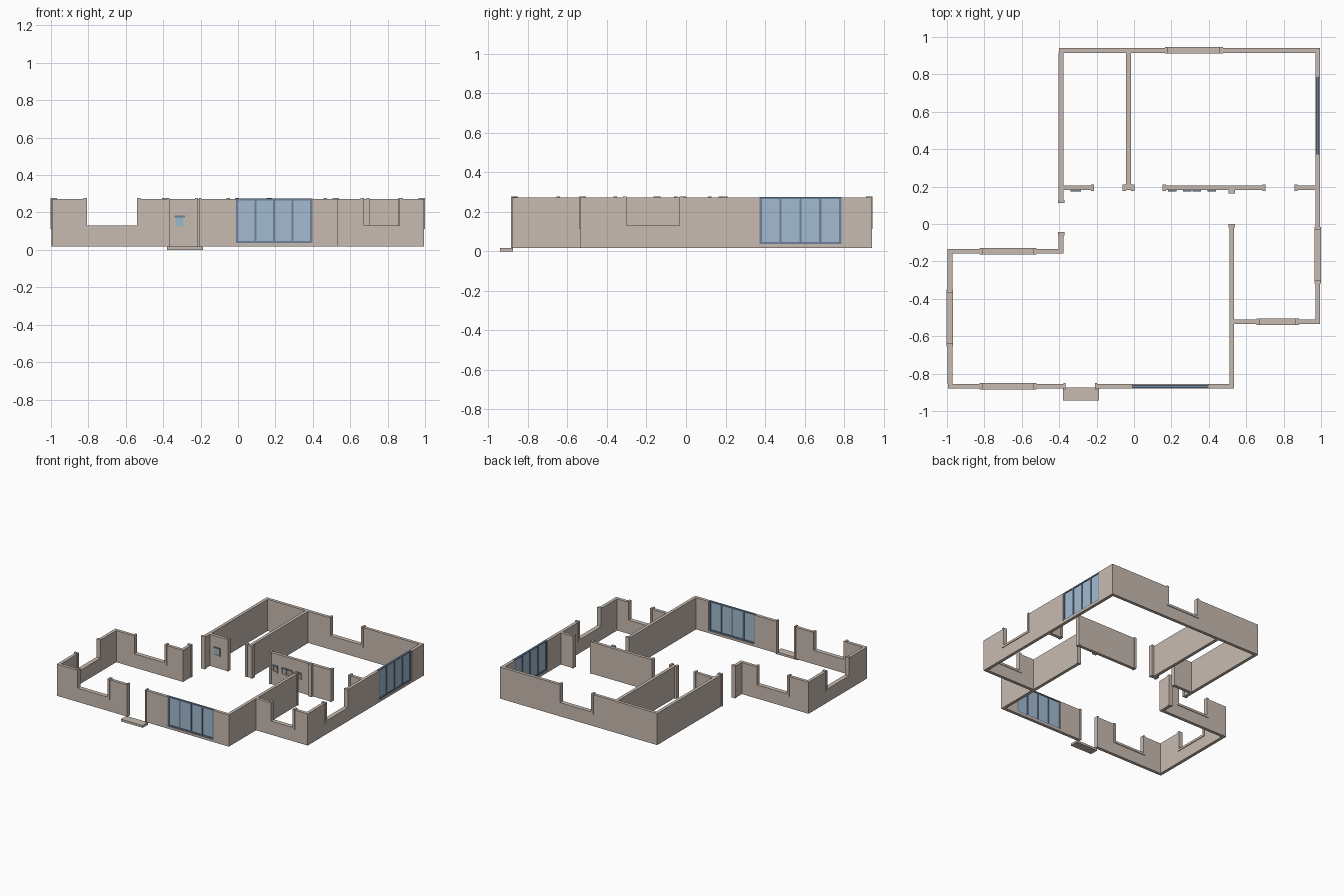
import bpy, bmesh

if "Cube" in bpy.data.objects:
    bpy.data.objects.remove(bpy.data.objects["Cube"])

Z0, Z1, ZT = 0.018, 0.272, 0.278      # wall foot, wall top, trim top
T, TT = 0.025, 0.035                  # wall and trim thickness
SILL, SLIDE = 0.113, 0.037            # bottoms of window and sliding door
FW = 0.018                            # trim width


def material(name, rgb):
    m = bpy.data.materials.new(name)
    m.diffuse_color = (*rgb, 1)
    m.use_nodes = True
    m.node_tree.nodes["Principled BSDF"].inputs["Base Color"].default_value = m.diffuse_color
    return m


WALL = material("wall_tan", (0.58, 0.50, 0.44))
FRAME = material("slate_blue", (0.16, 0.22, 0.33))
GLASS = material("glass_blue", (0.36, 0.50, 0.63))
SKY = material("picture_blue", (0.30, 0.50, 0.60))
BROWN = material("picture_brown", (0.42, 0.31, 0.24))


def prism(name, axis, c, thick, profile, mat=WALL):
    """Extrude an (along, z) profile across a wall line running along axis."""
    bm = bmesh.new()
    place = (lambda a, d, z: (a, d, z)) if axis == 'x' else (lambda a, d, z: (d, a, z))
    face = bm.faces.new([bm.verts.new(place(a, c - thick / 2, z)) for a, z in profile])
    ext = bmesh.ops.extrude_face_region(bm, geom=[face])
    move = (0, thick, 0) if axis == 'x' else (thick, 0, 0)
    bmesh.ops.translate(bm, vec=move, verts=[v for v in ext['geom'] if isinstance(v, bmesh.types.BMVert)])
    bmesh.ops.recalc_face_normals(bm, faces=bm.faces)
    me = bpy.data.meshes.new(name)
    bm.to_mesh(me)
    bm.free()
    me.materials.append(mat)
    ob = bpy.data.objects.new(name, me)
    bpy.context.collection.objects.link(ob)
    return ob


def rect(a, b, z0, z1):
    return [(a, z0), (b, z0), (b, z1), (a, z1)]


def wall(name, axis, c, a, b, windows=(), sliders=()):
    # wall slab with notches cut down from the top
    notches = sorted([(*w, SILL) for w in windows] + [(*s, SLIDE) for s in sliders], reverse=True)
    pts = [(a, Z0), (b, Z0), (b, Z1)]
    for p, q, z in notches:
        pts += [(q, Z1), (q, z), (p, z), (p, Z1)]
    prism(name, axis, c, T, pts + [(a, Z1)])
    # U-shaped window trim
    for p, q in windows:
        i, j, s = p + FW, q - FW, SILL + FW
        prism(name + "_window_trim", axis, c, TT,
              [(p, SILL), (q, SILL), (q, ZT), (j, ZT), (j, s), (i, s), (i, ZT), (p, ZT)])
    # sliding door: rails, mullions and four panes
    for p, q in sliders:
        top = ZT - 0.003
        for z in (SLIDE, top - 0.01):
            prism(name + "_slider_rail", axis, c, 0.016, rect(p, q, z, z + 0.01), FRAME)
        step = (q - p - 0.012) / 4
        for k in range(5):
            m = p + k * step
            prism(name + "_slider_mullion", axis, c, 0.014, rect(m, m + 0.012, SLIDE + 0.01, top - 0.01), FRAME)
            if k < 4:
                prism(name + "_slider_pane", axis, c, 0.005,
                      rect(m + 0.012, m + step, SLIDE + 0.01, top - 0.01), GLASS)


def jamb(name, axis, c, a, b):
    prism(name, axis, c, TT, rect(a, b, Z0, ZT))


# outer walls
wall("back_wall", 'x', 0.928, -0.402, 0.995, windows=[(0.165, 0.475)])
wall("right_wall", 'y', 0.982, -0.511, 0.916, windows=[(-0.318, -0.015)], sliders=[(0.372, 0.787)])
wall("right_front_wall", 'x', -0.523, 0.535, 0.995, windows=[(0.655, 0.882)])
wall("front_wall_left", 'x', -0.868, -0.995, -0.37, windows=[(-0.825, -0.522)])
wall("front_wall_right", 'x', -0.868, -0.20, 0.535, sliders=[(-0.012, 0.397)])
wall("left_wall", 'y', -0.984, -0.856, -0.158, windows=[(-0.655, -0.35)])
wall("left_back_wall", 'x', -0.146, -0.996, -0.378, windows=[(-0.825, -0.522)])
wall("left_stub_wall", 'y', -0.390, -0.134, -0.06)
wall("left_upper_wall", 'y', -0.390, 0.125, 0.916)

# inner walls
wall("bedroom_divider", 'y', -0.029, 0.205, 0.916)
wall("dining_wall", 'y', 0.523, -0.856, -0.015)
for i, (a, b) in enumerate([(-0.378, -0.23), (-0.05, -0.008), (0.165, 0.69), (0.87, 0.97)]):
    wall("hall_wall_%d" % (i + 1), 'x', 0.193, a, b)

# door jambs at the wall ends
for x in (-0.222, -0.052, -0.006, 0.162, 0.695, 0.866):
    jamb("hall_jamb", 'x', 0.193, x - 0.009, x + 0.009)
for x, y in [(-0.390, 0.120), (-0.390, -0.053), (0.523, -0.010), (0.523, 0.173)]:
    jamb("passage_jamb", 'y', x, y - 0.009, y + 0.009)
for a in (-0.377, -0.209):
    jamb("entry_jamb", 'x', -0.868, a, a + 0.012)

# entry step
prism("entry_step", 'x', -0.909, 0.068, rect(-0.38, -0.187, 0, 0.018))


# framed pictures on the hall walls
def picture(cx, cz, w, h, mat):
    l, r, b, t, f = cx - w / 2, cx + w / 2, cz - h / 2, cz + h / 2, 0.009
    y = 0.1775
    prism("picture_frame_top", 'x', y, 0.008, rect(l, r, t - f, t), FRAME)
    prism("picture_frame_bottom", 'x', y, 0.008, rect(l, r, b, b + f))
    for a in (l, r - f):
        prism("picture_frame_side", 'x', y, 0.008, rect(a, a + f, b + f, t - f))
    prism("picture_canvas", 'x', y + 0.001, 0.004, rect(l + f, r - f, b + f, t - f), mat)


picture(-0.312, 0.15, 0.056, 0.066, SKY)
for x, m in ((0.205, BROWN), (0.285, SKY), (0.335, BROWN), (0.415, BROWN)):
    picture(x, 0.15, 0.045, 0.055, m)
